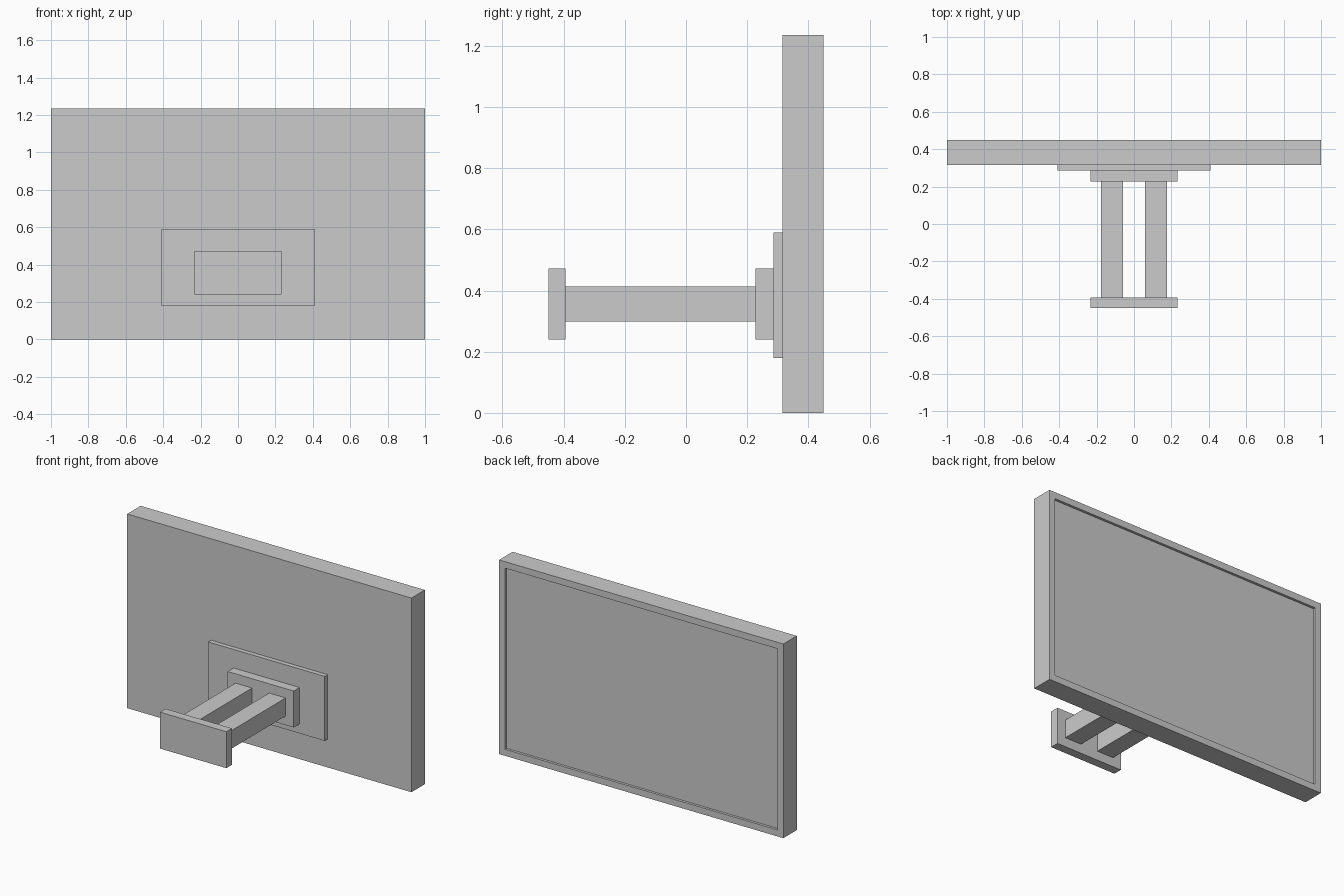
import bpy, bmesh
from mathutils import Vector

if "Cube" in bpy.data.objects:
    bpy.data.objects.remove(bpy.data.objects["Cube"])


def box(name, lo, hi):
    """Axis-aligned box between two corners."""
    lo, hi = Vector(lo), Vector(hi)
    bm = bmesh.new()
    bmesh.ops.create_cube(bm, size=1)
    for v in bm.verts:
        v.co = Vector(((lo[i] + hi[i]) / 2 + v.co[i] * (hi[i] - lo[i]) for i in range(3)))
    mesh = bpy.data.meshes.new(name)
    bm.to_mesh(mesh)
    bm.free()
    obj = bpy.data.objects.new(name, mesh)
    bpy.context.collection.objects.link(obj)
    return obj


# Screen housing, with the display recessed inside a raised bezel
screen = box("screen", (-1, 0.315, 0), (1, 0.45, 1.235))
bm = bmesh.new()
bm.from_mesh(screen.data)
bm.normal_update()
display = next(f for f in bm.faces if f.normal.y > 0.9)
bmesh.ops.inset_region(bm, faces=[display], thickness=0.059)
walls = bmesh.ops.extrude_discrete_faces(bm, faces=[display])
bmesh.ops.translate(bm, vec=(0, -0.016, 0), verts=walls["faces"][0].verts)
bmesh.ops.recalc_face_normals(bm, faces=bm.faces)
bm.to_mesh(screen.data)
bm.free()

# Stepped mount on the rear of the screen
box("mount_plate", (-0.41, 0.286, 0.18), (0.41, 0.315, 0.59))
box("mount_block", (-0.233, 0.227, 0.24), (0.233, 0.286, 0.472))

# Pair of support arms
for side, x in (("left", -0.118), ("right", 0.118)):
    box(f"arm_{side}", (x - 0.058, -0.394, 0.298), (x + 0.058, 0.227, 0.413))

# Plate that fixes the arms to the wall
box("wall_plate", (-0.233, -0.45, 0.24), (0.233, -0.394, 0.472))
